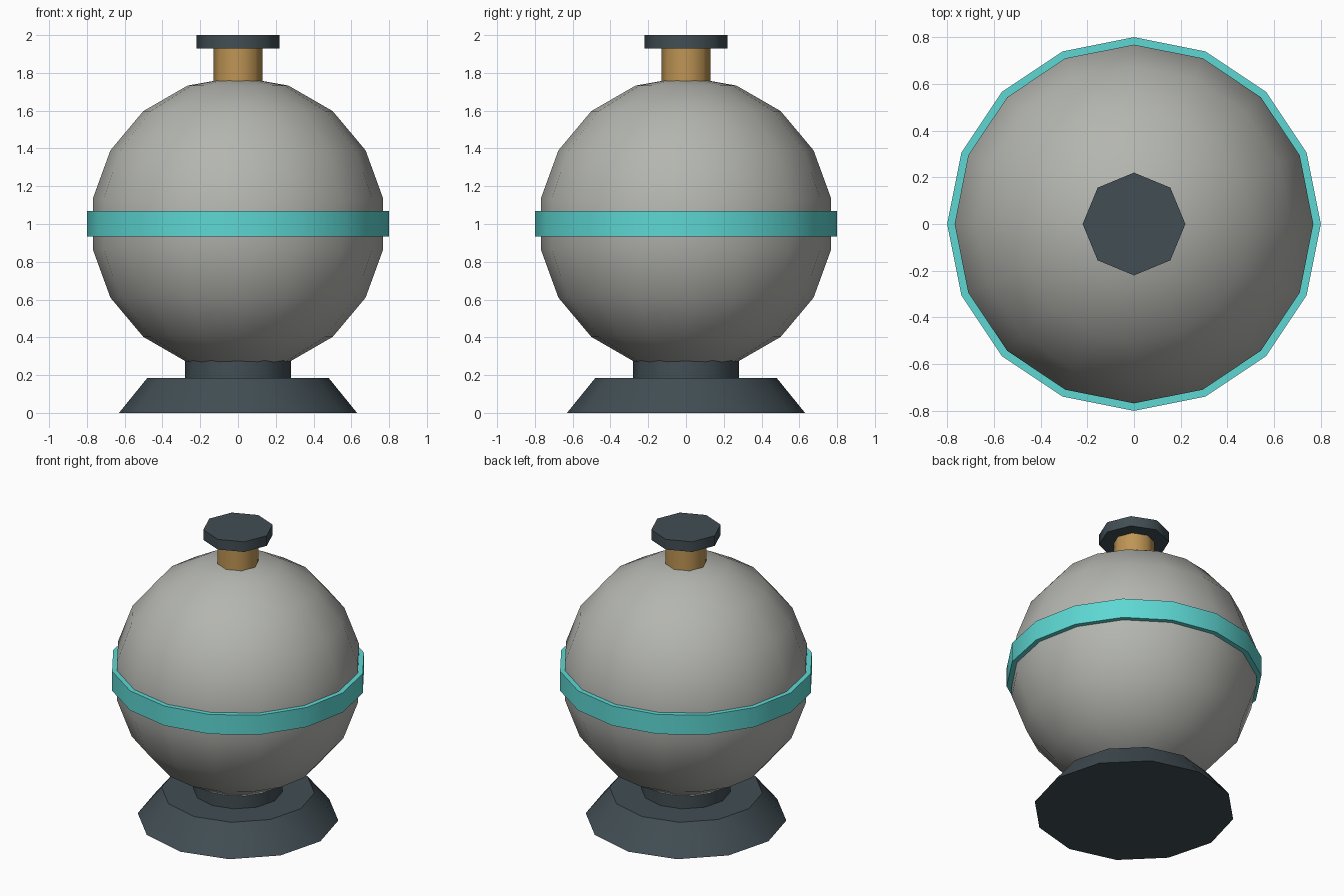
import bpy
import math

cube = bpy.data.objects.get("Cube")
if cube:
    bpy.data.objects.remove(cube, do_unlink=True)


def make_material(name, color):
    mat = bpy.data.materials.new(name)
    mat.use_nodes = True
    mat.diffuse_color = (*color, 1)
    mat.node_tree.nodes["Principled BSDF"].inputs["Base Color"].default_value = (*color, 1)
    return mat


slate = make_material("dark slate", (0.053, 0.075, 0.088))
grey = make_material("warm grey", (0.456, 0.465, 0.43))
teal = make_material("teal", (0.11, 0.68, 0.65))
brass = make_material("brass", (0.52, 0.30, 0.09))


def finish(name, mat):
    obj = bpy.context.object
    obj.name = name
    obj.data.name = name
    obj.data.materials.append(mat)
    bpy.ops.object.shade_smooth_by_angle(angle=math.radians(46))
    return obj


def drum(name, sides, bottom, top, z0, z1, mat):
    """Upright prism or frustum between two heights."""
    bpy.ops.mesh.primitive_cone_add(vertices=sides, radius1=bottom, radius2=top,
                                    depth=z1 - z0, location=(0, 0, (z0 + z1) / 2))
    return finish(name, mat)


# Flared foot and neck
drum("base", 12, 0.63, 0.48, 0, 0.185, slate)
drum("neck", 12, 0.28, 0.28, 0.18, 0.29, slate)

# Round body with its belt
bpy.ops.mesh.primitive_uv_sphere_add(segments=16, ring_count=9, radius=0.78,
                                     location=(0, 0, 1))
finish("body", grey)
drum("belt", 16, 0.8, 0.8, 0.935, 1.07, teal)

# Stem and cap on top
drum("stem", 8, 0.13, 0.13, 1.7, 1.94, brass)
drum("cap", 8, 0.22, 0.22, 1.93, 2.0, slate)
